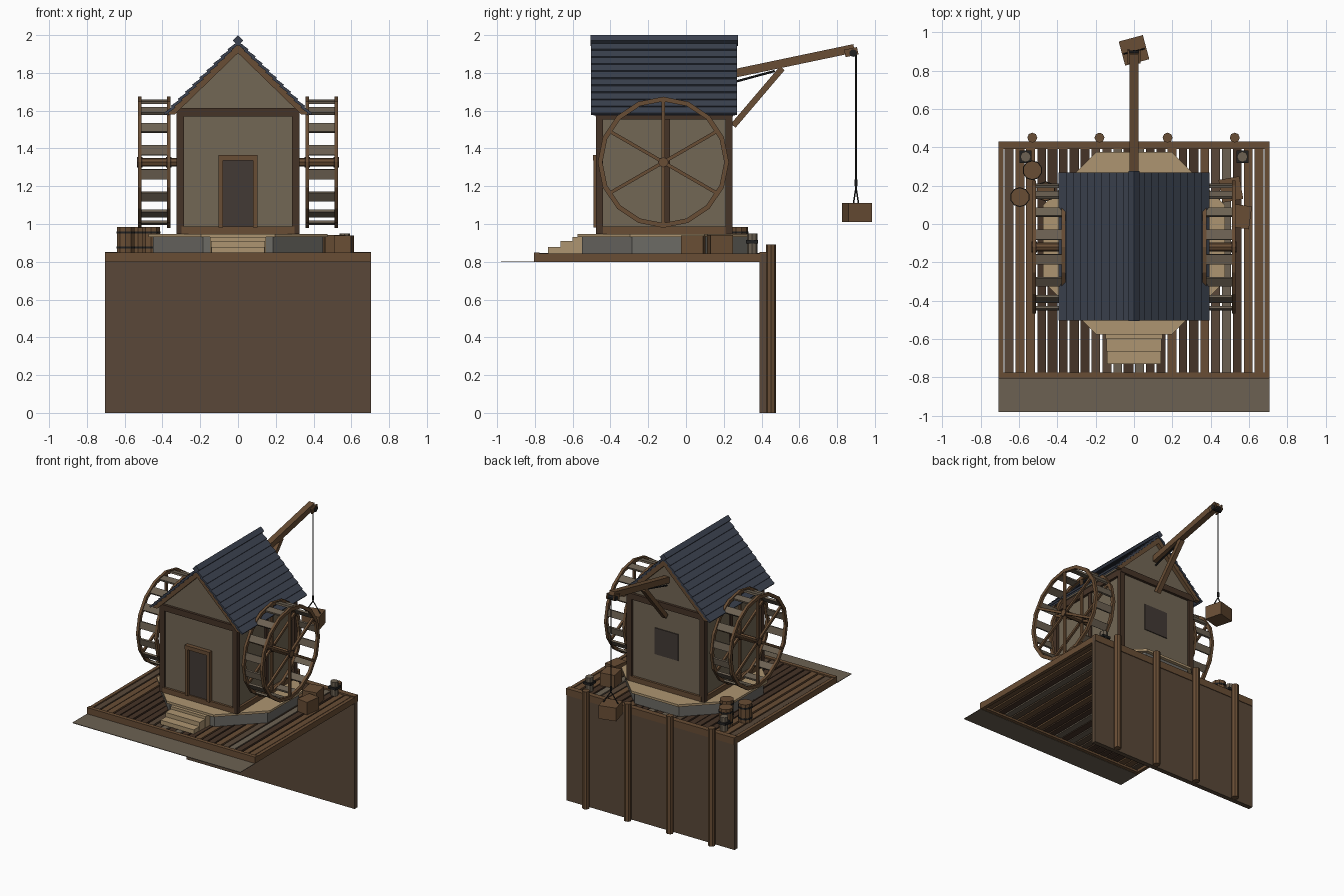
import bpy, bmesh, random
from math import sin, cos, pi, radians, atan2, hypot
from mathutils import Vector, Matrix, Euler

if "Cube" in bpy.data.objects:
    bpy.data.objects.remove(bpy.data.objects["Cube"])

random.seed(4)

def mat(name, r, g, b):
    m = bpy.data.materials.new(name)
    m.diffuse_color = (r, g, b, 1)
    m.use_nodes = True
    m.node_tree.nodes["Principled BSDF"].inputs["Base Color"].default_value = m.diffuse_color
    return m

TIMBER = mat("timber", .14, .075, .035)
DARK = mat("dark_timber", .06, .033, .02)
PANEL = mat("panel_wood", .10, .064, .04)
GREYWOOD = mat("grey_wood", .15, .12, .085)
PLASTER = mat("plaster", .17, .135, .09)
SLATE = mat("slate", .045, .055, .08)
STONE = mat("stone", .15, .145, .13)
SAND = mat("sandstone", .42, .30, .165)
DOOR = mat("door_wood", .055, .042, .035)
IRON = mat("iron", .015, .015, .015)

def finish(name, bm, m, matrix=None):
    bmesh.ops.recalc_face_normals(bm, faces=bm.faces)
    me = bpy.data.meshes.new(name)
    bm.to_mesh(me)
    bm.free()
    me.materials.append(m)
    ob = bpy.data.objects.new(name, me)
    if matrix:
        ob.matrix_world = matrix
    bpy.context.collection.objects.link(ob)
    return ob

def box(name, size, loc, m, rot=(0, 0, 0)):
    bm = bmesh.new()
    bmesh.ops.create_cube(bm, size=1)
    bmesh.ops.scale(bm, vec=size, verts=bm.verts)
    return finish(name, bm, m, Matrix.Translation(loc) @ Euler(rot).to_matrix().to_4x4())

def span(name, x, y, z, m):
    """Box given by its (low, high) limits on each axis."""
    return box(name, [b - a for a, b in (x, y, z)], [(a + b) / 2 for a, b in (x, y, z)], m)

def along(p, q):
    p, q = Vector(p), Vector(q)
    return Matrix.Translation((p + q) / 2) @ (q - p).to_track_quat('Z', 'Y').to_matrix().to_4x4()

def beam(name, p, q, w, h, m):
    bm = bmesh.new()
    bmesh.ops.create_cube(bm, size=1)
    bmesh.ops.scale(bm, vec=(w, h, (Vector(q) - Vector(p)).length), verts=bm.verts)
    return finish(name, bm, m, along(p, q))

def rod(name, p, q, r, m, n=8, turn=0):
    bm = bmesh.new()
    bmesh.ops.create_cone(bm, cap_ends=True, segments=n, radius1=r, radius2=r,
                          depth=(Vector(q) - Vector(p)).length)
    return finish(name, bm, m, along(p, q) @ Matrix.Rotation(turn, 4, 'Z'))

def prism_y(name, pts, y0, y1, m):
    bm = bmesh.new()
    f = bm.faces.new([bm.verts.new((x, y0, z)) for x, z in pts])
    ext = bmesh.ops.extrude_face_region(bm, geom=[f])["geom"]
    bmesh.ops.translate(bm, vec=(0, y1 - y0, 0), verts=[v for v in ext if isinstance(v, bmesh.types.BMVert)])
    return finish(name, bm, m)

# Deck: planks, edge beams, front strip
N = 24
pitch = 1.36 / N
for i in range(N):
    x = -.68 + pitch * (i + .5)
    w = random.uniform(.043, .052)
    span("deck_plank", (x - w / 2, x + w / 2), (-.78, .40), (.815, random.uniform(.84, .846)),
         random.choice([TIMBER, TIMBER, DARK, PANEL, GREYWOOD]))
for s in (-1, 1):
    box("deck_side_beam", (.025, 1.2, .045), (s * .6925, -.205, .8225), TIMBER)
span("deck_front_beam", (-.705, .705), (-.805, -.775), (.80, .85), TIMBER)
span("ground_strip", (-.705, .705), (-.98, -.80), (.798, .802), GREYWOOD)

# Retaining wall at the back, with piles
span("retaining_wall", (-.705, .705), (.39, .425), (0, .84), PANEL)
span("wall_cap", (-.705, .705), (.39, .43), (.80, .852), TIMBER)
for x in (-.53, -.18, .175, .525):
    rod("pile", (x, .45, 0), (x, .45, .892), .026, TIMBER, 8)

# Octagonal base and entrance steps
k = cos(pi / 8)
rod("stone_base", (0, -.10, .845), (0, -.10, .93), .45 / k, STONE, 8, pi / 8)
rod("base_top_slab", (0, -.10, .93), (0, -.10, .947), .475 / k, SAND, 8, pi / 8)
for i, (y, z) in enumerate([(-.73, .877), (-.665, .91), (-.60, .93)]):
    span("step", (-.14 - .004 * i, .14 + .004 * i), (y, -.50), (.845, z), SAND)

# House body
prism_y("house_walls", [(-.305, .945), (.305, .945), (.305, 1.59), (.33, 1.60), (0, 1.93), (-.33, 1.60), (-.305, 1.59)],
        -.46, .23, PLASTER)
for sx in (-1, 1):
    for y in (-.4575, .2275):
        box("corner_post", (.04, .036, .64), (sx * .306, y, 1.267), DARK)
    box("side_sill", (.034, .66, .038), (sx * .306, -.115, .967), TIMBER)
    box("side_top_beam", (.034, .66, .045), (sx * .306, -.115, 1.575), DARK)
    box("side_stud", (.02, .03, .6), (sx * .305, -.10, 1.27), DARK)
for y in (-.46, .23):
    box("end_sill", (.60, .034, .038), (0, y, .967), TIMBER)
    box("end_top_beam", (.65, .038, .045), (0, y, 1.592), DARK)

# Door and back window
span("door", (-.08, .08), (-.468, -.45), (.985, 1.337), DOOR)
for s in (-1, 1):
    box("door_jamb", (.024, .04, .38), (s * .091, -.47, 1.172), TIMBER)
span("door_lintel", (-.104, .104), (-.492, -.45), (1.335, 1.364), TIMBER)
span("back_window", (-.10, .10), (.22, .236), (1.20, 1.40), DOOR)

# Roof: rake boards, deck, overlapping slate rows, ridge cap
ROWS = 10
eave, top = Vector((.375, 1.575)), Vector((0, 1.95))
slope = atan2(top.y - eave.y, eave.x)
step = hypot(eave.x, top.y - eave.y) / ROWS
for s in (-1, 1):
    for y in (-.478, .25):
        prism_y("rake_board", [(s * .365, 1.58), (s * .365, 1.60), (0, 1.95), (0, 1.905), (s * .335, 1.58)],
                y - .015, y + .015, TIMBER)
    prism_y("roof_deck", [(s * .37, 1.575), (s * .37, 1.59), (0, 1.955), (0, 1.93)], -.49, .26, SLATE)
    for i in range(ROWS):
        c = eave.lerp(top, (i + .5) / ROWS)
        box("slate_row", (step * 1.25, .772, .014), (s * (c.x + .006), -.117, c.y + .008), SLATE,
            (0, s * (slope - radians(9)), 0))
box("ridge_cap", (.04, .78, .04), (0, -.115, 1.9717), SLATE, (0, pi / 4, 0))

# Water wheels
CY, CZ = -.12, 1.327

def ring(name, x0, x1, ro, ri, n, m):
    bm = bmesh.new()
    loops = []
    for i in range(n):
        a = 2 * pi * i / n
        loops.append([bm.verts.new((x, CY + r * cos(a), CZ + r * sin(a)))
                      for x, r in ((x0, ro), (x1, ro), (x1, ri), (x0, ri))])
    for i in range(n):
        a, b = loops[i], loops[(i + 1) % n]
        for j in range(4):
            bm.faces.new((a[j], a[(j + 1) % 4], b[(j + 1) % 4], b[j]))
    return finish(name, bm, m)

for s in (-1, 1):
    for x in (.367, .52):
        ring("wheel_rim", s * (x - .01), s * (x + .01), .347, .322, 16, TIMBER)
        for i in range(6):
            a = pi / 2 + i * pi / 3
            beam("wheel_spoke", (s * x, CY, CZ), (s * x, CY + .328 * cos(a), CZ + .328 * sin(a)), .016, .018, TIMBER)
        rod("wheel_hub", (s * (x - .014), CY, CZ), (s * (x + .014), CY, CZ), .028, DARK, 8)
    for i in range(16):
        a = (i + .5) * pi / 8
        box("wheel_paddle", (.145, .014, .052), (s * .443, CY + .326 * cos(a), CZ + .326 * sin(a)),
            GREYWOOD, (a, 0, 0))
    rod("wheel_axle", (s * .29, CY, CZ), (s * .535, CY, CZ), .023, TIMBER, 8)

# Hoist: boom, brace, pulley, rope and hanging crate
beam("hoist_boom", (0, .15, 1.775), (0, .89, 1.93), .045, .045, TIMBER)
beam("hoist_brace", (0, .25, 1.52), (0, .51, 1.825), .035, .032, TIMBER)
rod("hoist_tie", (0, .23, 1.745), (0, .47, 1.81), .006, IRON, 6)
for s in (-1, 1):
    box("pulley_cheek", (.01, .07, .04), (s * .028, .875, 1.91), TIMBER, (radians(12), 0, 0))
rod("pulley_wheel", (-.035, .885, 1.905), (.035, .885, 1.905), .02, IRON, 10)
rod("hoist_rope", (0, .90, 1.19), (0, .90, 1.905), .004, IRON, 6)
rod("hoist_hook", (0, .90, 1.20), (0, .90, 1.235), .008, IRON, 6)
for s in (-1, 1):
    rod("sling_rope", (0, .90, 1.195), (s * .055, .90 + s * .014, 1.105), .004, IRON, 6)
box("hanging_crate", (.13, .13, .10), (0, .905, 1.06), TIMBER, (0, 0, radians(15)))

# Cargo on the deck: barrels, crates, mooring posts
for x, y in ((-.53, .28), (-.595, .14), (-.46, .17)):
    rod("barrel", (x, y, .845), (x, y, .985), .049, TIMBER, 10)
    for z in (.875, .955):
        rod("barrel_hoop", (x, y, z - .006), (x, y, z + .006), .052, IRON, 10)
box("crate_front", (.09, .12, .095), (.562, .038, .892), TIMBER, (0, 0, radians(-8)))
box("crate_back", (.11, .12, .098), (.505, .18, .894), TIMBER, (0, 0, radians(10)))
for s in (-1, 1):
    rod("mooring_post", (s * .565, .35, .845), (s * .565, .35, .95), .028, GREYWOOD, 8)
    box("mooring_collar", (.064, .064, .018), (s * .565, .35, .905), IRON)
